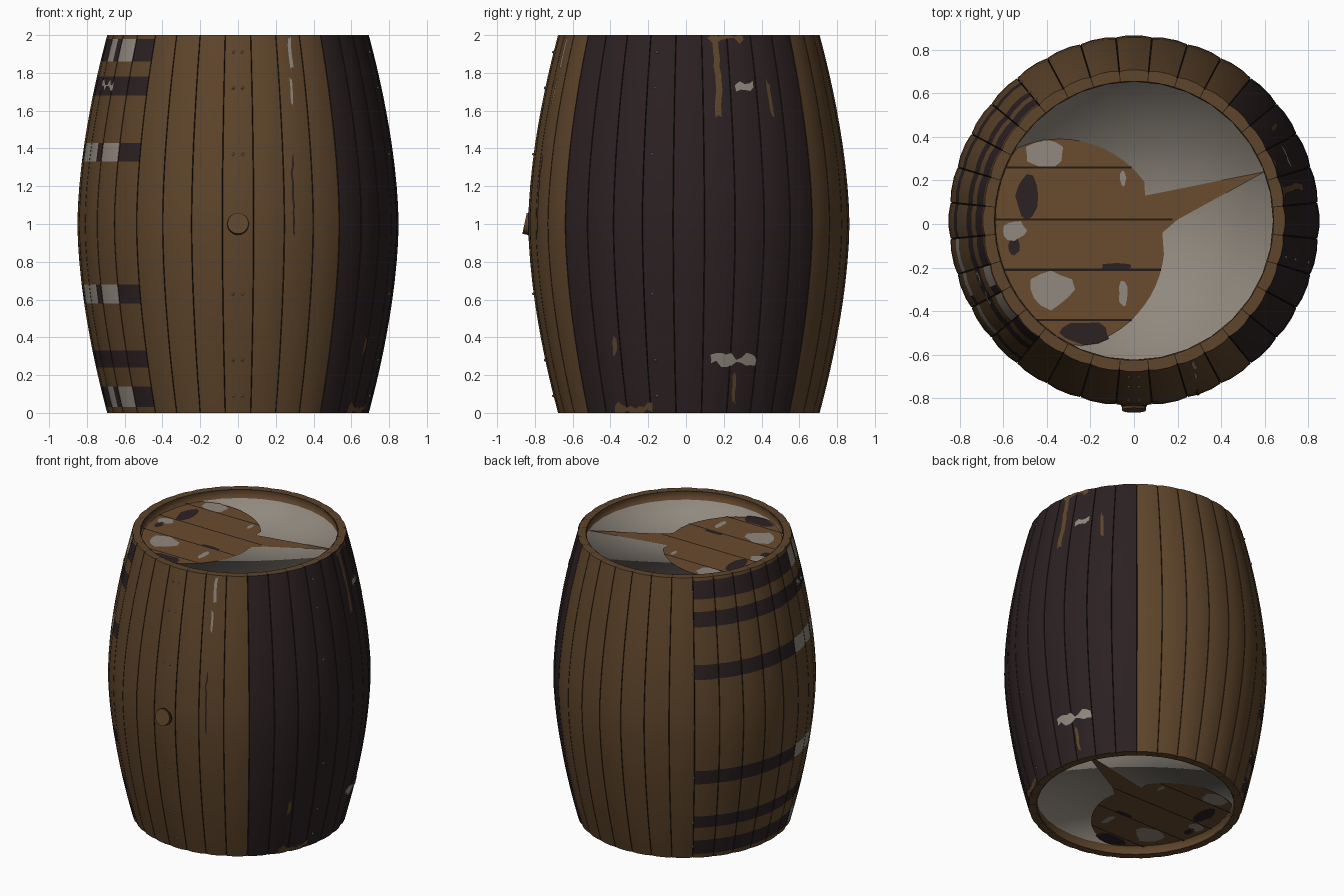
import bpy, bmesh, random
from math import sin, cos, radians, sqrt
from mathutils import Matrix, Vector

random.seed(4)
if "Cube" in bpy.data.objects:
    bpy.data.objects.remove(bpy.data.objects["Cube"])

CY = 0.015           # barrel axis in y
STAVES = 32
STEP = 360 / STAVES


def material(name, rgb):
    m = bpy.data.materials.new(name)
    m.use_nodes = True
    m.diffuse_color = (*rgb, 1)
    m.node_tree.nodes["Principled BSDF"].inputs["Base Color"].default_value = (*rgb, 1)
    return m


MATS = [material("brown wood", (0.112, 0.059, 0.024)),
        material("dark wood", (0.025, 0.015, 0.016)),
        material("worn grey", (0.28, 0.25, 0.21)),
        material("seam black", (0.018, 0.011, 0.008)),
        material("lid wood", (0.142, 0.07, 0.028))]
BROWN, DARK, GREY, SEAM, LID = range(5)


def finish(name, bm, angle=35):
    me = bpy.data.meshes.new(name)
    bm.to_mesh(me)
    bm.free()
    for m in MATS:
        me.materials.append(m)
    ob = bpy.data.objects.new(name, me)
    bpy.context.collection.objects.link(ob)
    bpy.ops.object.select_all(action='DESELECT')
    ob.select_set(True)
    bpy.context.view_layer.objects.active = ob
    bpy.ops.object.shade_smooth_by_angle(angle=radians(angle))
    return ob


def radius(z):
    return 0.69 + 0.158 * (1 - abs(1 - z) ** 1.7)


def polar(deg, r, z):
    a = radians(deg)
    return Vector((r * cos(a), CY + r * sin(a), z))


# Staves: closed curved boards, painted by sector and height
BANDS = [(0.03, 0.14), (0.24, 0.33), (0.58, 0.68), (1.33, 1.43), (1.68, 1.78), (1.86, 1.98)]
LEVELS = sorted({i / 10 for i in range(21)} | {z for b in BANDS for z in b})
COLUMNS = [(-0.5, -0.009), (-0.485, -0.002), (-0.2, 0.003), (0.2, 0.003), (0.485, -0.002), (0.5, -0.009)]


def stave_colour(k, z, column):
    if column in (0, len(COLUMNS) - 2):
        return SEAM
    if 4 <= k <= 12:
        return DARK
    if 20 <= k <= 28:
        for i, (lo, hi) in enumerate(BANDS):
            if lo < z < hi:
                first = {0: 26, 2: 25, 3: 25, 5: 26}.get(i, STAVES)
                worn = first <= k <= 27 and (k, column) != (26, 3)
                return GREY if worn else DARK
    return BROWN


bm = bmesh.new()
for k in range(STAVES):
    mid = -90 + k * STEP
    outer, inner = [], []
    for z in LEVELS:
        outer.append([bm.verts.new(polar(mid + t * STEP, radius(z) + d, z)) for t, d in COLUMNS])
        inner.append([bm.verts.new(polar(mid + t * STEP, radius(z) - 0.05, z)) for t, d in COLUMNS])
    n = len(COLUMNS) - 1
    for i in range(len(LEVELS) - 1):
        zc = (LEVELS[i] + LEVELS[i + 1]) / 2
        for j in range(n):
            f = bm.faces.new((outer[i][j], outer[i][j + 1], outer[i + 1][j + 1], outer[i + 1][j]))
            f.material_index = stave_colour(k, zc, j)
            f = bm.faces.new((inner[i][j + 1], inner[i][j], inner[i + 1][j], inner[i + 1][j + 1]))
            f.material_index = BROWN
        for j in (0, n):
            q = (outer[i][j], outer[i + 1][j], inner[i + 1][j], inner[i][j])
            bm.faces.new(q if j == 0 else q[::-1]).material_index = SEAM
    for j in range(n):
        top = bm.faces.new((outer[-1][j], outer[-1][j + 1], inner[-1][j + 1], inner[-1][j]))
        low = bm.faces.new((outer[0][j + 1], outer[0][j], inner[0][j], inner[0][j + 1]))
        top.material_index = low.material_index = SEAM if j in (0, n - 1) else BROWN
finish("staves", bm)


# Worn patches: thin ragged plates that follow the staves
def wear(name, a0, a1, z0, z1, mat, ragged=0.02):
    bm = bmesh.new()
    rows = max(2, int((z1 - z0) / 0.04))
    cols = max(2, int((a1 - a0) / 2))
    grid = []
    for i in range(rows + 1):
        shift = random.uniform(-0.5, 0.5)
        row = []
        for j in range(cols + 1):
            z = z0 + (z1 - z0) * i / rows
            if i in (0, rows):
                z += random.uniform(-ragged, ragged)
            z = min(2, max(0, z))
            row.append(bm.verts.new(polar(a0 + (a1 - a0) * j / cols + shift, radius(z) + 0.006, z)))
        grid.append(row)
    for i in range(rows):
        for j in range(cols):
            bm.faces.new((grid[i][j], grid[i][j + 1], grid[i + 1][j + 1], grid[i + 1][j])).material_index = mat
    finish(name, bm)


wear("side_wear_tall", 10.5, 13, 1.58, 2, BROWN)
wear("side_wear_top", 8, 24, 1.97, 2, BROWN)
wear("side_wear_short", 33, 34.5, 1.57, 1.76, BROWN)
wear("side_chip_upper", 19, 27, 1.71, 1.75, GREY)
wear("side_chip_lower", 9, 28, 0.26, 0.3, GREY)
wear("side_wear_low", 18.5, 20, 0.05, 0.2, BROWN)
wear("side_wear_spot", -31, -29, 0.32, 0.39, BROWN)
wear("side_wear_foot", -34, -16, 0, 0.04, BROWN)
wear("front_chip_high", -68, -66.5, 1.84, 2, GREY)
wear("front_chip_low", -69, -68, 1.63, 1.78, GREY)
wear("front_wear", -70.3, -69.6, 0.93, 1.35, DARK)
wear("band_chip", 198, 210, 1.72, 1.75, GREY)

# Nails in rows up the stave seams
bm = bmesh.new()
for deg in (-91.8, -88.2, -13.5, 129):
    for z in (0.09, 0.28, 0.63, 1.37, 1.72, 1.91):
        bmesh.ops.create_icosphere(bm, subdivisions=1, radius=0.008,
                                   matrix=Matrix.Translation(polar(deg, radius(z) + 0.004, z)))
for f in bm.faces:
    f.material_index = GREY
finish("nails", bm)

# Tilted plug on the front, in a slightly wider dark hole
for name, y, tilt, r, depth, mat in (("plug", -0.84, 78, 0.056, 0.03, BROWN),
                                     ("plug_hole", -0.829, 90, 0.06, 0.016, SEAM)):
    bm = bmesh.new()
    place = Matrix.Translation((0, y, 1.0)) @ Matrix.Rotation(radians(tilt), 4, 'X')
    bmesh.ops.create_cone(bm, cap_ends=True, segments=16, radius1=r, radius2=r, depth=depth, matrix=place)
    for f in bm.faces:
        f.material_index = mat
    finish(name, bm)

# Ends: grey head softly shaded into the rim, wood area, plank gaps, blotches
HEAD_Z, LID_Z, EDGE = 1.937, 1.942, 0.645
CX, CYL, CR = -0.34, -0.09, 0.48


def both_ends(name, bm, angle=35):
    top = finish("top_" + name, bm, angle)
    low = top.copy()
    low.data = top.data.copy()
    low.name = "bottom_" + name
    low.data.transform(Matrix.Translation((0, 0, 2)) @ Matrix.Scale(-1, 4, (0, 0, 1)))
    low.data.flip_normals()
    bpy.context.collection.objects.link(low)


def inside(x, y):
    p = Vector((x, y - CY))
    if p.length > EDGE - 0.01:
        p *= (EDGE - 0.01) / p.length
    return p.x, p.y + CY


bm = bmesh.new()
centre = bm.verts.new((0, CY, HEAD_Z))
floor = [bm.verts.new(polar(s * STEP, EDGE, HEAD_Z)) for s in range(STAVES)]
lip = [bm.verts.new(polar(s * STEP, EDGE - 0.007, 1.998)) for s in range(STAVES)]
for s in range(STAVES):
    t = (s + 1) % STAVES
    bm.faces.new((centre, floor[s], floor[t])).material_index = GREY
    bm.faces.new((floor[t], floor[s], lip[s], lip[t])).material_index = BROWN
both_ends("head", bm, 180)

disc = [inside(CX + CR * cos(radians(d)), CYL + CR * sin(radians(d))) for d in range(36, 360, 6)]
outline = disc + [(0.13, -0.04), (0.2, 0.02), (0.6, 0.24), (0.05, 0.13)]
bm = bmesh.new()
bm.faces.new([bm.verts.new((x, y, LID_Z)) for x, y in outline]).material_index = LID
both_ends("wood_area", bm)

bm = bmesh.new()
for y in (0.26, 0.02, -0.21, -0.44):
    half = sqrt(CR ** 2 - (y - CYL) ** 2)
    x0, x1 = inside(CX - half, y)[0], CX + half + (0.05 if y == 0.02 else 0)
    bm.faces.new([bm.verts.new((x, v, LID_Z + 0.004)) for x, v in
                  ((x0, y - 0.005), (x1, y - 0.005), (x1, y + 0.005), (x0, y + 0.005))]).material_index = SEAM
both_ends("plank_gaps", bm)

bm = bmesh.new()
for x, y, rx, ry, mat in ((-0.41, 0.32, 0.09, 0.06, GREY), (-0.05, 0.21, 0.015, 0.035, GREY),
                          (-0.38, -0.3, 0.1, 0.085, GREY), (-0.05, -0.32, 0.02, 0.06, GREY),
                          (-0.55, -0.03, 0.055, 0.045, GREY), (-0.49, 0.13, 0.05, 0.1, DARK),
                          (-0.55, -0.1, 0.025, 0.045, DARK), (-0.08, -0.195, 0.07, 0.018, DARK),
                          (-0.23, -0.5, 0.12, 0.05, DARK)):
    ring = []
    for d in range(0, 360, 30):
        k = random.uniform(0.85, 1.15)
        px, py = inside(x + rx * k * cos(radians(d)), y + ry * k * sin(radians(d)))
        ring.append(bm.verts.new((px, py, LID_Z + 0.003)))
    bm.faces.new(ring).material_index = mat
both_ends("lid_blotches", bm)
